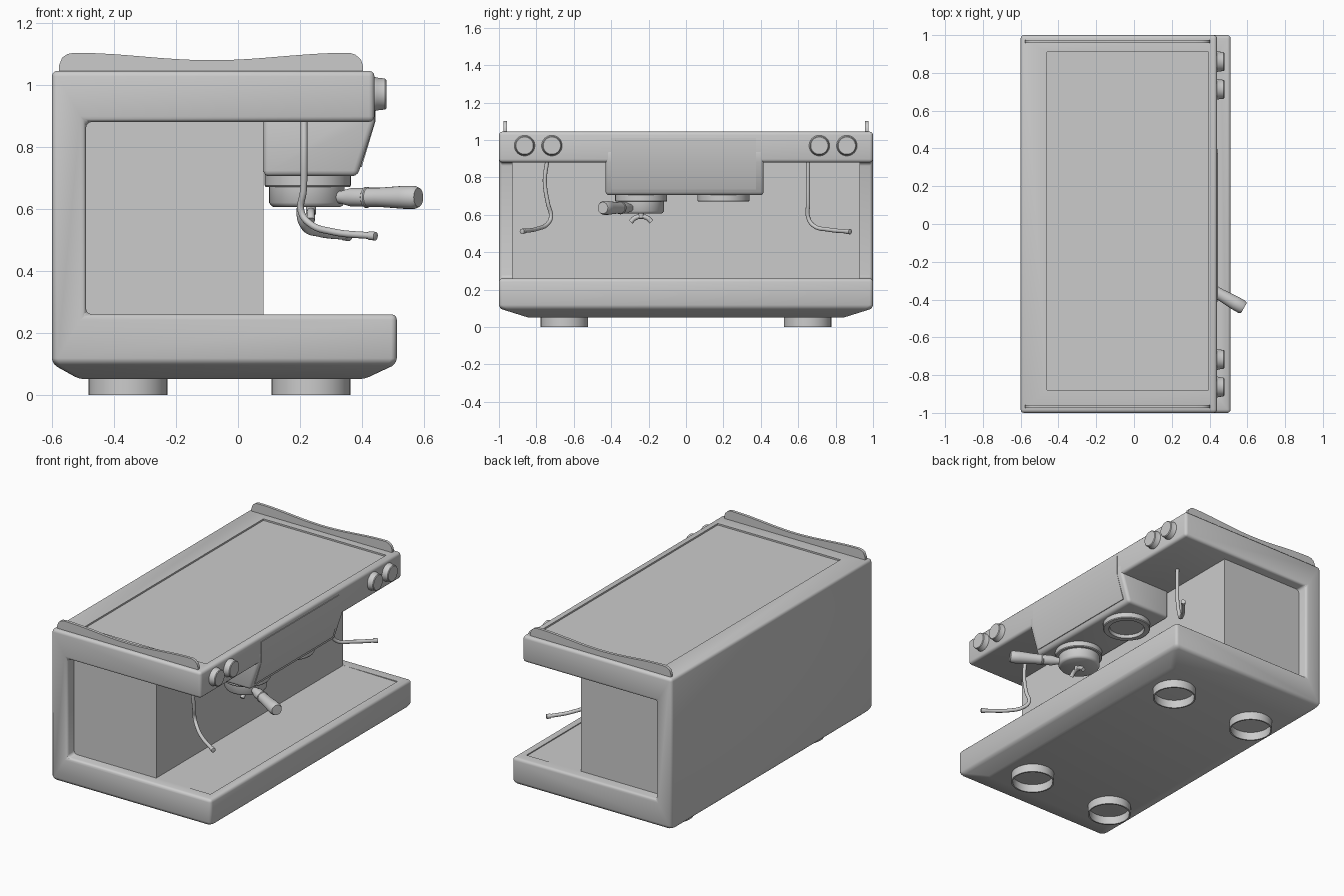
import bpy, bmesh, math
from mathutils import Vector

if "Cube" in bpy.data.objects:
    bpy.data.objects.remove(bpy.data.objects["Cube"])


def finish(bm, name, angle=35):
    bmesh.ops.recalc_face_normals(bm, faces=bm.faces)
    me = bpy.data.meshes.new(name)
    bm.to_mesh(me)
    bm.free()
    ob = bpy.data.objects.new(name, me)
    bpy.context.collection.objects.link(ob)
    bpy.ops.object.select_all(action='DESELECT')
    ob.select_set(True)
    bpy.context.view_layer.objects.active = ob
    bpy.ops.object.shade_smooth_by_angle(angle=math.radians(angle))
    return ob


def prism(pts, y0, y1):
    """Extrude an x-z outline along y."""
    bm = bmesh.new()
    a = [bm.verts.new((x, y0, z)) for x, z in pts]
    b = [bm.verts.new((x, y1, z)) for x, z in pts]
    bm.faces.new(a)
    bm.faces.new(b[::-1])
    for i in range(len(pts)):
        j = (i + 1) % len(pts)
        bm.faces.new((a[i], b[i], b[j], a[j]))
    bmesh.ops.recalc_face_normals(bm, faces=bm.faces)
    return bm


def soften(bm, width, segments=3):
    edges = [e for e in bm.edges if e.calc_face_angle(0) > math.radians(20)]
    bmesh.ops.bevel(bm, geom=edges, offset=width, segments=segments, profile=0.5,
                    affect='EDGES', clamp_overlap=True)
    bm.normal_update()


def recess(bm, z, x0, x1, y0, y1, depth):
    """Sink a rectangular panel into the upward face at height z."""
    face = max((f for f in bm.faces if f.normal.z > 0.99 and
                abs(f.calc_center_median().z - z) < 0.01), key=lambda f: f.calc_area())
    c = face.calc_center_median()
    for d in (0, -depth):
        bmesh.ops.inset_individual(bm, faces=[face], thickness=0.004, depth=0)
        for v in face.verts:
            v.co = (x0 if v.co.x < c.x else x1, y0 if v.co.y < c.y else y1, z + d)


def lathe(name, profile, loc, axis=(0, 0, 1), n=40):
    """Revolve (radius, height) points; open ends stay open."""
    bm = bmesh.new()
    q = Vector(axis).to_track_quat('Z', 'Y')
    rings = []
    for r, h in profile:
        if r == 0:
            rings.append([bm.verts.new(q @ Vector((0, 0, h)) + Vector(loc))] * n)
        else:
            rings.append([bm.verts.new(q @ Vector((r * math.cos(t), r * math.sin(t), h)) + Vector(loc))
                          for t in (2 * math.pi * i / n for i in range(n))])
    for a, b in zip(rings, rings[1:]):
        for i in range(n):
            j = (i + 1) % n
            bm.faces.new(list(dict.fromkeys((a[i], a[j], b[j], b[i]))))
    return finish(bm, name)


def tube(name, pts, radius):
    cu = bpy.data.curves.new(name, 'CURVE')
    cu.dimensions = '3D'
    cu.bevel_depth = radius
    cu.bevel_resolution = 4
    cu.use_fill_caps = True
    sp = cu.splines.new('BEZIER')
    sp.bezier_points.add(len(pts) - 1)
    for p, co in zip(sp.bezier_points, pts):
        p.co = co
        p.handle_left_type = p.handle_right_type = 'AUTO'
    ob = bpy.data.objects.new(name, cu)
    bpy.context.collection.objects.link(ob)
    return ob


# C-shaped outer body with tapered underside, top panel and drip tray recesses
bm = prism([(-.6, .1), (.512, .1), (.512, .26), (-.49, .26), (-.49, .88),
            (.44, .88), (.44, 1.045), (-.6, 1.045)], -1, 1)
under = min(bm.faces, key=lambda f: f.calc_center_median().z)
bmesh.ops.inset_individual(bm, faces=[under], thickness=.05, depth=0)
for v in under.verts:
    v.co = (-.51 if v.co.x < 0 else .405, math.copysign(.84, v.co.y), .05)
bm.normal_update()
soften(bm, .018)
recess(bm, 1.045, -.46, .395, -.88, .91, .01)
recess(bm, .26, .085, .46, -.93, .93, .006)
finish(bm, "outer_body")

# Inner block behind the work area
finish(prism([(-.52, .25), (.082, .25), (.082, .89), (-.52, .89)], -.93, .93), "inner_block")

# Group housing hanging under the top, with bent front panel
bm = prism([(.082, .95), (.082, .705), (.385, .705), (.441, .88), (.441, .95)], -.43, .415)
soften(bm, .018)
finish(bm, "group_housing")
finish(prism([(.43, 1.012), (.444, 1.012), (.444, .885), (.399, .735), (.38, .735)],
             -.40, .375), "front_panel")

# Wavy cup rails
n = 24
wave = []
for i in range(n + 1):
    t = i / n
    wave.append((-.53 + .89 * t, 1.091 + .012 * math.cos(2 * math.pi * t)))
outline = ([(-.577, 1.04), (-.577, 1.062), (-.567, 1.087), (-.55, 1.099)] + wave +
           [(.38, 1.096), (.397, 1.08), (.403, 1.06), (.403, 1.04)])
for side, y in (("front", -.966), ("rear", .966)):
    finish(prism(outline, y - .009, y + .009), side + "_cup_rail")

# Control knobs
for i, y in enumerate((-.863, -.717, .713, .86)):
    lathe(f"knob_{i + 1}", [(.055, 0), (.055, .012), (.053, .015), (.050, .042), (.046, .046), (0, .046)],
          (.432, y, .97), (1, 0, 0))

# Feet
for i, x in enumerate((-.355, .235)):
    for j, y in enumerate((-.65, .65)):
        lathe(f"foot_{i}{j}", [(.127, .06), (.127, 0), (.118, 0), (.118, .06)], (x, y, 0))

# Group heads
for i, y in enumerate((-.24, .2)):
    lathe(f"group_head_{i + 1}", [(.139, .715), (.139, .675), (.135, .67), (.105, .67), (.1, .69), (0, .69)],
          (.225, y, 0))

# Filter holder with handle and double spout
lathe("filter_holder", [(.122, .68), (.122, .62), (.115, .61), (.108, .606), (0, .606)], (.222, -.24, 0))
lathe("holder_handle", [(.0, .09), (.02, .09), (.02, .125), (.03, .165), (.03, .215), (.034, .218),
                        (.034, .225), (.031, .228), (.031, .27), (.037, .36), (.037, .40),
                        (.031, .414), (0, .414)], (.222, -.24, .637), (.36, -.205, 0), 24)
lathe("spout_stem", [(.016, .61), (.016, .582)], (.235, -.24, 0), n=16)
tube("double_spout", [(.235, -.295, .562), (.235, -.275, .582), (.235, -.24, .591),
                      (.235, -.205, .582), (.235, -.185, .562)], .013)

# Steam wands with tips
wands = (("front", [(.213, -.742, .89), (.213, -.755, .78), (.211, -.738, .66), (.204, -.722, .59),
                    (.235, -.742, .55), (.30, -.79, .527), (.44, -.875, .512)]),
         ("rear", [(.213, .653, .89), (.213, .652, .78), (.211, .652, .66), (.20, .655, .58),
                   (.215, .685, .54), (.26, .76, .521), (.355, .875, .51)]))
for side, pts in wands:
    tube(side + "_steam_wand", pts, .011)
    d = (Vector(pts[-1]) - Vector(pts[-2])).normalized()
    lathe(side + "_wand_tip", [(0, -.02), (.014, -.02), (.014, .004), (0, .008)], pts[-1], d, 16)
